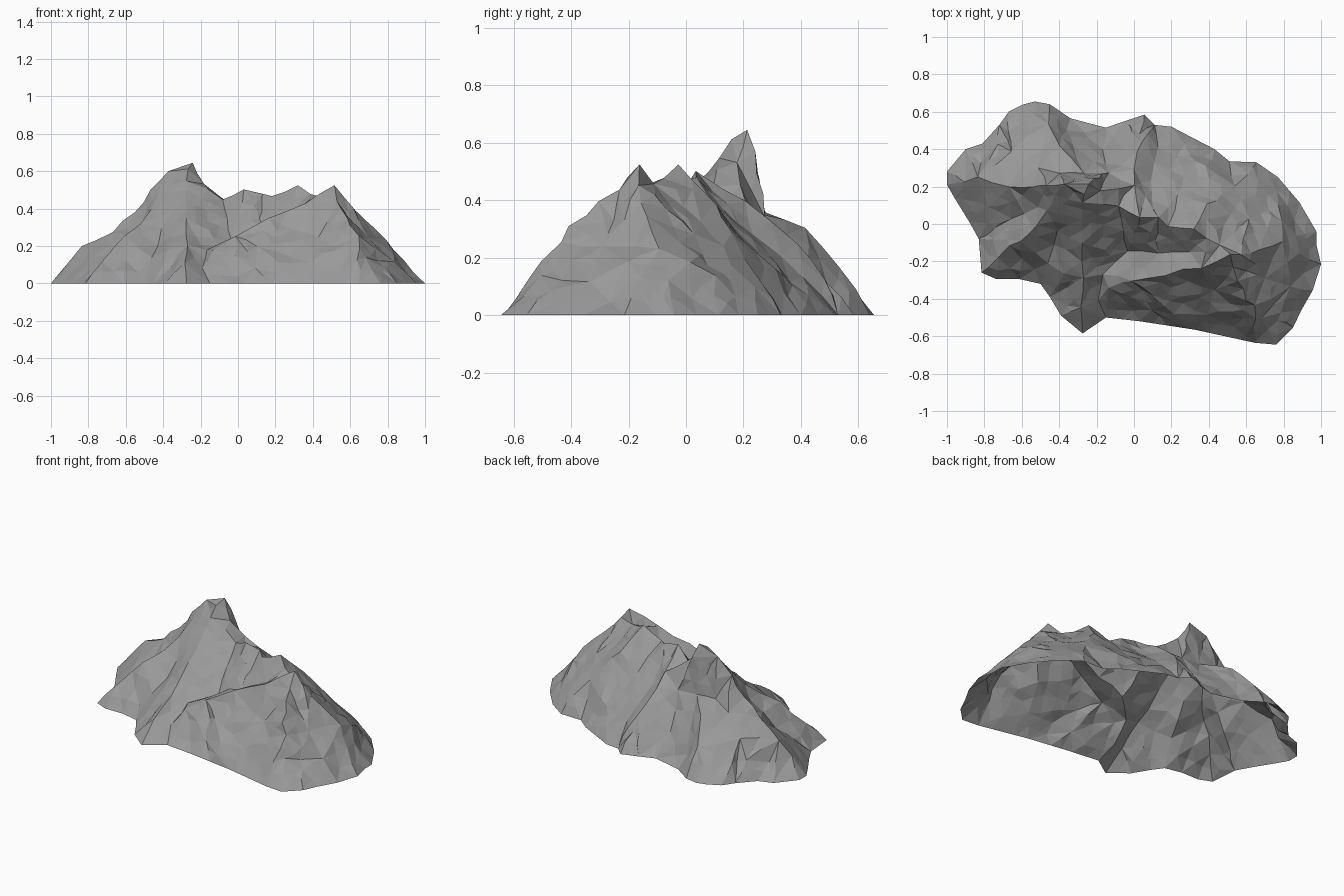
import bpy, bmesh, random
from mathutils import Vector
from mathutils.geometry import delaunay_2d_cdt

if "Cube" in bpy.data.objects:
    bpy.data.objects.remove(bpy.data.objects["Cube"])

random.seed(7)

# Ground outline, clockwise from the west tip
outline = [(-1, .28), (-.9, .4), (-.81, .43), (-.72, .53), (-.67, .6), (-.59, .64), (-.53, .655),
           (-.45, .64), (-.34, .565), (-.15, .515), (-.05, .55), (.055, .585), (.11, .53),
           (.2, .52), (.43, .4), (.51, .335), (.655, .33), (.77, .25), (.885, .115),
           (.975, -.04), (.975, -.11), (1, -.215), (.955, -.355), (.895, -.46), (.85, -.555),
           (.76, -.645), (.645, -.635), (.325, -.565), (.03, -.52), (-.15, -.5), (-.275, -.585),
           (-.39, -.49), (-.45, -.39), (-.5, -.32), (-.61, -.295), (-.735, -.295), (-.815, -.26),
           (-.83, -.08), (-.88, .01), (-.96, .14), (-1, .21)]

PEAK = (-.25, .22, .635)        # main summit
EAST = (.51, -.165, .51)        # east summit
MID = (.31, -.03, .52)          # middle summit
WEST = (-.36, .21, .585)        # shoulder west of the summit
KNOB = (.03, .05, .495)
FOOT = (-.27, .285, .35)        # bottom of the north cliff

# Crest lines
main_west = [(-1, .21, 0), (-.9, .24, .11), (-.82, .25, .195), (-.66, .2, .285),
             (-.55, .21, .39), (-.46, .2, .5), WEST, PEAK]
main_east = [PEAK, (-.165, .17, .535), (-.08, .1, .445), KNOB, (.12, .04, .475),
             (.2, 0, .465), MID, (.39, -.07, .485), (.45, -.12, .455), EAST, (.57, -.16, .445),
             (.68, -.13, .33), (.8, -.09, .245), (.865, -.07, .115), (.975, -.04, 0)]
south_spur = [PEAK, (-.27, .17, .605), (-.28, .115, .55), (-.29, .02, .45),
              (-.28, -.1, .34), (-.28, -.3, .2), (-.275, -.45, .1), (-.275, -.585, 0)]
southwest_spur = [WEST, (-.45, .08, .4), (-.6, -.08, .25), (-.72, -.18, .12), (-.815, -.26, 0)]
north_spur = [PEAK, FOOT, (-.4, .41, .29), (-.47, .54, .17), (-.53, .655, 0)]
northeast_spur = [KNOB, (0, .2, .38), (.03, .4, .25), (.055, .585, 0)]
east_spur = [MID, (.4, .1, .38), (.55, .22, .2), (.655, .33, 0)]
southeast_spur = [EAST, (.53, -.24, .43), (.55, -.3, .385), (.6, -.39, .305),
                  (.64, -.45, .24), (.68, -.51, .14), (.76, -.645, 0)]
front_spur = [EAST, (.36, -.22, .43), (.17, -.26, .35), (0, -.29, .26),
              (-.12, -.33, .19), (-.15, -.5, 0)]
# Cliff foot and gullies
cliff_foot = [(-.52, .29, .32), (-.4, .28, .36), FOOT, (-.13, .26, .33), (-.16, .4, .14)]
front_valley = [(.3, -.14, .39), (.12, -.14, .31), (-.05, -.15, .24), (-.16, -.25, .17), (-.2, -.42, .07)]
gullies = [cliff_foot, front_valley,
           [(.1, .24, .28), (.12, .41, .12)],
           [(.24, .17, .31), (.31, .32, .13)],
           [(.6, .03, .29), (.77, .1, .14)],
           [(-.5, .1, .32), (-.66, .01, .15), (-.77, -.1, .06)],
           [(-.41, -.03, .3), (-.45, -.2, .13)],
           [(-.33, .42, .19), (-.36, .5, .09)],
           [(-.66, .38, .2), (-.74, .42, .12)],
           [(.7, -.28, .23), (.82, -.33, .12)],
           [(.42, -.36, .25), (.4, -.48, .1)],
           [(.1, -.38, .19), (.08, -.46, .08)]]
lines = [main_west, main_east, south_spur, southwest_spur, north_spur, northeast_spur,
         east_spur, southeast_spur, front_spur] + gullies

# Collect shared points and constrained edges
points, index, edges = [], {}, []


def point_id(p):
    key = (round(p[0], 3), round(p[1], 3))
    if key not in index:
        index[key] = len(points)
        points.append(Vector(p))
    return index[key]


ring = [point_id((x, y, 0)) for x, y in outline]
edges += [(ring[i], ring[(i + 1) % len(ring)]) for i in range(len(ring))]
for line in lines:
    ids = [point_id(p) for p in line]
    edges += list(zip(ids, ids[1:]))

# Triangulate the terrain inside the outline
flat, _, faces, origin, _, _ = delaunay_2d_cdt([p.xy for p in points], edges, [], 1, 1e-5)
bm = bmesh.new()
verts = []
for co, src in zip(flat, origin):
    if src:
        z = points[src[0]].z
    else:
        z = min(points, key=lambda p: (p.xy - co).length).z
    verts.append(bm.verts.new((co.x, co.y, z)))
for f in faces:
    bm.faces.new([verts[i] for i in f])

# Break long edges into rough rock facets
for limit, rough in ((.2, .013), (.13, .008)):
    old = set(bm.verts)
    long_edges = [e for e in bm.edges if e.calc_length() > limit]
    bmesh.ops.subdivide_edges(bm, edges=long_edges, cuts=1)
    bmesh.ops.triangulate(bm, faces=bm.faces[:])
    for v in bm.verts:
        if v not in old and not v.is_boundary:
            v.co += Vector((random.uniform(-1, 1), random.uniform(-1, 1),
                            random.uniform(-.8, 1))) * rough
            v.co.z = max(v.co.z, .01)
for f in bm.faces:
    f.normal_update()
    if f.normal.z < 0:
        f.normal_flip()
    f.smooth = False

mesh = bpy.data.meshes.new("mountain")
bm.to_mesh(mesh)
bm.free()
rock = bpy.data.materials.new("grey rock")
rock.diffuse_color = (.32, .32, .32, 1)
rock.use_nodes = True
rock.node_tree.nodes["Principled BSDF"].inputs["Base Color"].default_value = rock.diffuse_color
mesh.materials.append(rock)
mountain = bpy.data.objects.new("mountain", mesh)
bpy.context.collection.objects.link(mountain)
